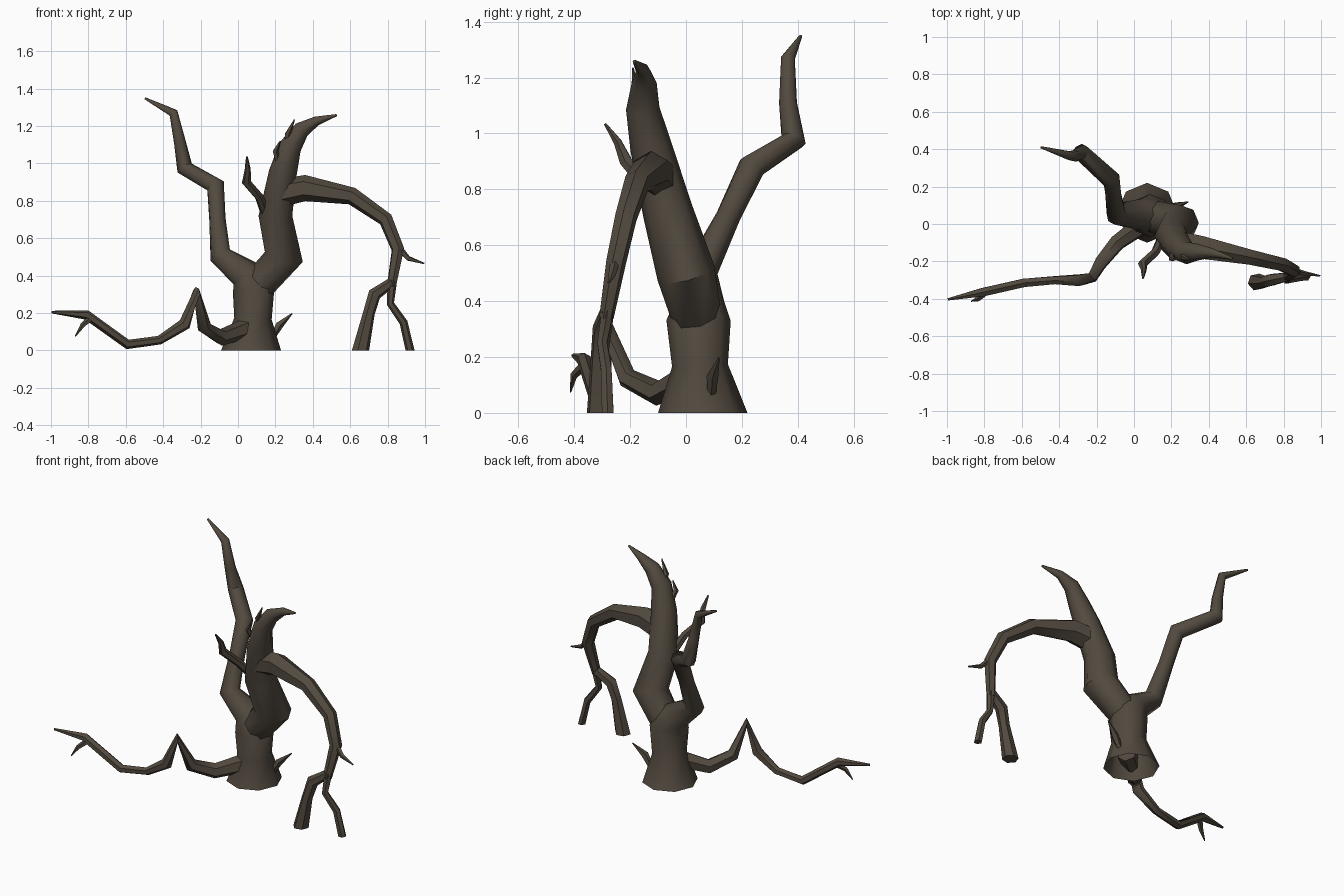
import bpy, bmesh, math
from mathutils import Vector

bark = bpy.data.materials.new("dark bark")
bark.diffuse_color = (0.085, 0.068, 0.050, 1)


def limb(name, pts, sides=6, cap_start=True, flat_start=False, flat_end=False):
    """Faceted tube through (x, y, z, radius) points, rings on the bisecting planes."""
    pos = [Vector(p[:3]) for p in pts]
    n = len(pos)
    bm = bmesh.new()
    rings = []
    u = None
    for i in range(n):
        a = (pos[i] - pos[i - 1]).normalized() if i else Vector()
        b = (pos[i + 1] - pos[i]).normalized() if i < n - 1 else Vector()
        t = (a + b).normalized()
        if (i == 0 and flat_start) or (i == n - 1 and flat_end):
            t = Vector((0, 0, 1 if t.z > 0 else -1))
        ref = u if u else (Vector((1, 0, 0)) if abs(t.x) < 0.8 else Vector((0, 0, 1)))
        u = (ref - t * ref.dot(t)).normalized()
        v = t.cross(u)
        ring = []
        for k in range(sides):
            ang = 2 * math.pi * k / sides
            c = pos[i] + (u * math.cos(ang) + v * math.sin(ang)) * pts[i][3]
            c.z = max(c.z, 0)
            ring.append(bm.verts.new(c))
        rings.append(ring)
    for r0, r1 in zip(rings, rings[1:]):
        for k in range(sides):
            j = (k + 1) % sides
            bm.faces.new((r0[k], r0[j], r1[j], r1[k]))
    if cap_start:
        bm.faces.new(rings[0][::-1])
    bm.faces.new(rings[-1])
    me = bpy.data.meshes.new(name)
    bm.to_mesh(me)
    bm.free()
    me.materials.append(bark)
    ob = bpy.data.objects.new(name, me)
    bpy.context.collection.objects.link(ob)
    bpy.ops.object.select_all(action='DESELECT')
    ob.select_set(True)
    bpy.context.view_layer.objects.active = ob
    bpy.ops.object.shade_smooth_by_angle(angle=math.radians(50))
    return ob


# Flared lower trunk running into the tall back-left branch
limb("lower_trunk_and_left_branch", [
    (.07, .06, 0, .16), (.08, .05, .17, .10), (.085, .045, .33, .115),
    (.04, .05, .41, .085), (-.095, .055, .51, .06), (-.11, .15, .70, .045),
    (-.12, .235, .88, .05), (-.285, .385, .975, .045), (-.31, .365, 1.11, .032),
    (-.345, .365, 1.27, .025), (-.497, .41, 1.348, .006)],
    sides=8, cap_start=False, flat_start=True)

# Upper trunk with hooked tip
limb("upper_trunk", [
    (.10, .04, .34, .09), (.245, .0, .50, .105), (.20, -.065, .72, .09),
    (.24, -.125, .95, .075), (.28, -.155, 1.09, .06), (.34, -.15, 1.18, .045),
    (.42, -.155, 1.227, .025), (.527, -.185, 1.258, .006)], sides=8)

# Drooping right branch, its two hanging feet and a twig
limb("drooping_branch", [
    (.22, -.10, .84, .075), (.36, -.125, .868, .07), (.61, -.175, .825, .047),
    (.79, -.215, .70, .04), (.855, -.25, .54, .036), (.82, -.285, .34, .026)])
limb("hanging_foot_left", [
    (.83, -.28, .37, .025), (.73, -.30, .30, .036), (.70, -.31, .20, .032),
    (.655, -.31, 0, .047)], flat_end=True)
limb("hanging_foot_right", [
    (.825, -.28, .37, .025), (.815, -.30, .25, .02), (.885, -.285, .15, .022),
    (.92, -.28, 0, .024)], flat_end=True)
limb("drooping_branch_twig", [
    (.85, -.25, .56, .018), (.91, -.265, .492, .014), (.995, -.277, .465, .004)], sides=5)

# Low root-like branch to the left, with a twig
limb("low_left_branch", [
    (.05, .0, .12, .055), (-.09, -.10, .07, .045), (-.18, -.21, .125, .038),
    (-.222, -.285, .31, .03), (-.285, -.30, .14, .034), (-.42, -.30, .055, .024),
    (-.59, -.315, .032, .026), (-.81, -.365, .19, .026), (-.995, -.403, .205, .007)])
limb("low_left_twig", [
    (-.79, -.365, .17, .018), (-.83, -.40, .135, .014), (-.87, -.413, .075, .003)], sides=5)

# Small side growths on the trunk
limb("front_spur", [
    (.15, -.07, .72, .025), (.115, -.15, .82, .024), (.045, -.215, .90, .025),
    (.052, -.245, .97, .016), (.048, -.29, 1.035, .005)])
limb("base_spur", [
    (.17, .09, .05, .015), (.22, .095, .135, .022), (.29, .118, .198, .003)], sides=5)
limb("upper_spur_low", [
    (.22, -.15, 1.0, .02), (.20, -.185, 1.065, .016), (.225, -.19, 1.12, .003)], sides=5)
limb("upper_spur_high", [
    (.27, -.15, 1.09, .02), (.265, -.18, 1.155, .017), (.302, -.19, 1.235, .003)], sides=5)
